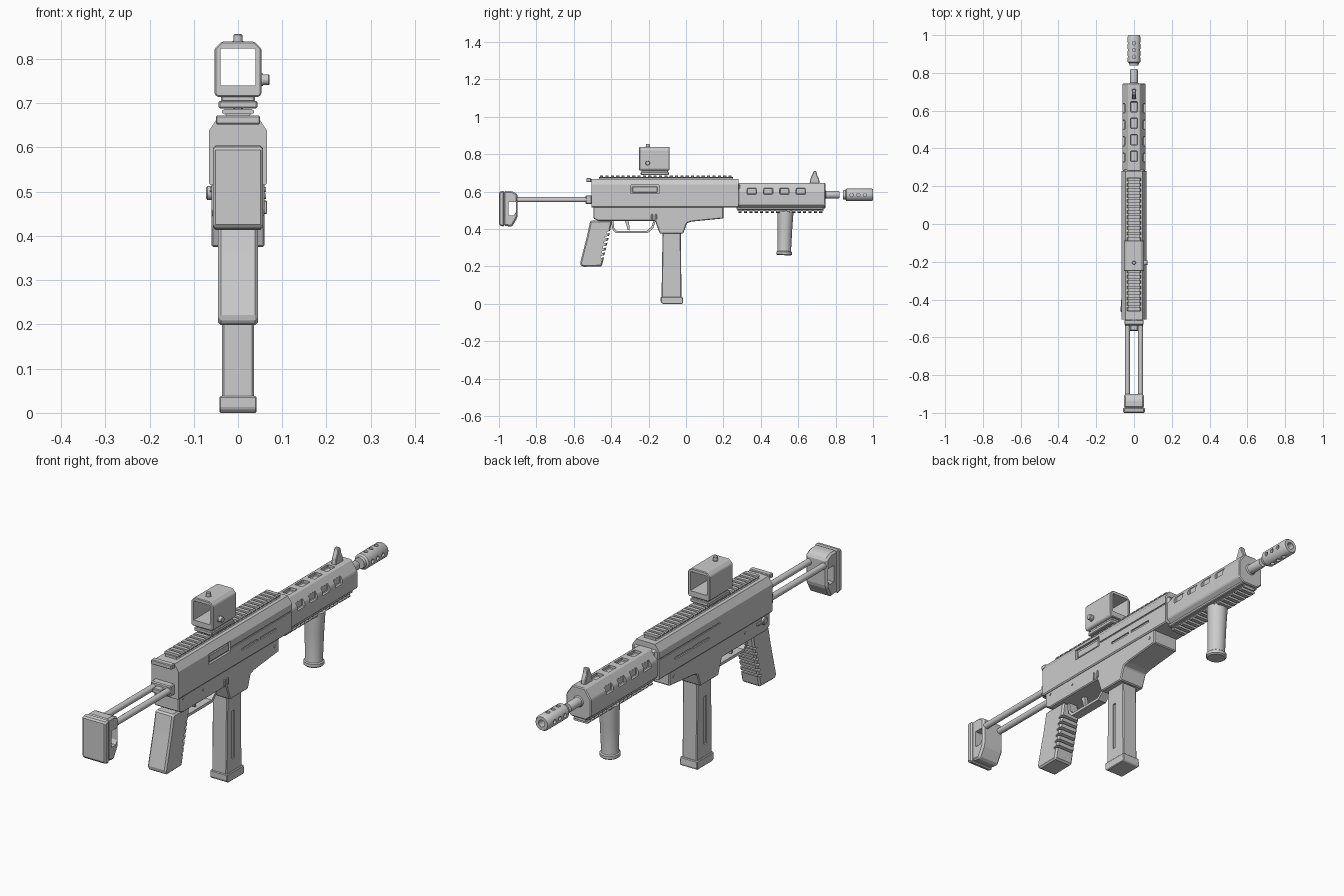
import bpy, bmesh, math
from mathutils import Matrix, Vector

if "Cube" in bpy.data.objects:
    bpy.data.objects.remove(bpy.data.objects["Cube"])


def finish(name, bm, bevel=0, smooth=False):
    bmesh.ops.recalc_face_normals(bm, faces=bm.faces[:])
    if bevel:
        bmesh.ops.bevel(bm, geom=bm.edges[:], offset=bevel, segments=1, affect='EDGES')
    me = bpy.data.meshes.new(name)
    bm.to_mesh(me)
    bm.free()
    ob = bpy.data.objects.new(name, me)
    bpy.context.collection.objects.link(ob)
    if smooth:
        bpy.ops.object.select_all(action='DESELECT')
        ob.select_set(True)
        bpy.context.view_layer.objects.active = ob
        bpy.ops.object.shade_smooth_by_angle(angle=math.radians(35))
    return ob


def add_box(bm, c, s, tilt=0):
    m = Matrix.Translation(c) @ Matrix.Rotation(tilt, 4, 'X') @ Matrix.Diagonal((*s, 1))
    bmesh.ops.create_cube(bm, size=1, matrix=m)


def boxes(name, items, bevel=0):
    bm = bmesh.new()
    for it in items:
        add_box(bm, *it)
    return finish(name, bm, bevel)


def add_prism(bm, pts, a, b, axis='x'):
    at = (lambda t, u, v: (t, u, v)) if axis == 'x' else (lambda t, u, v: (u, t, v))
    f = bm.faces.new([bm.verts.new(at(a, u, v)) for u, v in pts])
    new = bmesh.ops.extrude_face_region(bm, geom=[f])['geom']
    d = Vector(at(b, 0, 0)) - Vector(at(a, 0, 0))
    bmesh.ops.translate(bm, vec=d, verts=[g for g in new if isinstance(g, bmesh.types.BMVert)])


def prism(name, pts, a, b, axis='x', bevel=0):
    bm = bmesh.new()
    add_prism(bm, pts, a, b, axis)
    return finish(name, bm, bevel)


def mirror(pts):
    return pts + [(-x, z) for x, z in reversed(pts)]


def add_lathe(bm, pts, start, direction, n=32):
    rot = Vector(direction).to_track_quat('Z', 'Y').to_matrix().to_4x4()
    m = Matrix.Translation(start) @ rot
    rings = [[bm.verts.new(m @ Vector((r * math.cos(k * math.tau / n), r * math.sin(k * math.tau / n), h)))
              for k in range(n)] for h, r in pts]
    for A, B in zip(rings, rings[1:]):
        for k in range(n):
            bm.faces.new((A[k], A[(k + 1) % n], B[(k + 1) % n], B[k]))
    bm.faces.new(rings[0])
    bm.faces.new(rings[-1])


def lathe(name, pts, start, direction, n=32):
    bm = bmesh.new()
    add_lathe(bm, pts, start, direction, n)
    return finish(name, bm, 0, True)


def cut(target, cutter):
    mod = target.modifiers.new("cut", 'BOOLEAN')
    mod.operation, mod.solver, mod.object = 'DIFFERENCE', 'EXACT', cutter
    bpy.context.view_layer.objects.active = target
    bpy.ops.object.modifier_apply(modifier=mod.name)
    bpy.data.objects.remove(cutter)


# Upper receiver with ejection port and side grooves
upper = prism("upper_receiver", mirror([(.062, .515), (.066, .52), (.066, .637), (.046, .667)]), -.505, .28, 'y')
grooves = [((.066, -.22, .613), (.02, .15, .046))]
for s in (1, -1):
    grooves += [((s * .066, -.01, .568), (.012, .11, .01)), ((s * .066, .115, .568), (.012, .11, .01)),
                ((s * .066, .08, .605), (.008, .44, .006))]
cut(upper, boxes("groove_cutter", grooves))
boxes("bolt_cover", [((.052, -.22, .611), (.02, .135, .032))], .003)

# Lower receiver with magazine well
prism("lower_receiver", [(-.495, .52), (-.495, .457), (-.47, .444), (-.165, .444), (-.14, .375), (-.015, .375),
                         (.005, .432), (.03, .44), (.2, .457), (.2, .52)], -.06, .06, bevel=.004)
boxes("magazine_release", [((.06, y, .465), (.012, .009, .03)) for y in (-.182, -.16)], .002)

# Receiver pins and fire selector
bm = bmesh.new()
for y, z in ((-.465, .505), (-.325, .49), (.17, .49)):
    add_lathe(bm, [(-.063, .006), (.063, .006)], (0, y, z), (1, 0, 0), 16)
finish("receiver_pins", bm, 0, True)
lathe("fire_selector", [(0, .016), (.014, .016), (.017, .012)], (-.055, -.45, .497), (-1, 0, 0), 24)
boxes("selector_lever", [((-.065, -.425, .497), (.01, .05, .01))], .002)

# Top rail
def rail(name, y0, y1, z, sign, pitch):
    w = lambda pts: mirror([(x, z + sign * h) for x, h in pts])
    bm = bmesh.new()
    add_prism(bm, w([(.035, -.004), (.026, .008), (.03, .013)]), y0, y1, 'y')
    n = int((y1 - y0) / pitch)
    for i in range(n):
        y = y0 + (i + .2) * (y1 - y0) / n
        add_prism(bm, w([(.03, .011), (.036, .014), (.036, .019), (.031, .023)]), y, y + pitch * .6, 'y')
    return finish(name, bm)


rail("top_rail", -.465, .25, .664, 1, .028)

# Charging handle at the rear
boxes("charging_handle", [((0, -.52, .662), (.1, .026, .02)), ((0, -.5, .66), (.03, .04, .014))], .003)

# Optic: clamp, hollow hood, knobs
boxes("sight_mount", [((0, -.167, .697), (.088, .15, .017)), ((0, -.167, .71), (.076, .14, .014))], .003)
hood = prism("sight_hood", mirror([(.046, .714), (.053, .72), (.053, .823), (.037, .839)]), -.25, -.087, 'y', .003)
cut(hood, boxes("hood_cutter", [((0, -.167, .782), (.08, .3, .084))]))
lathe("sight_top_knob", [(0, .012), (.005, .012), (.005, .01), (.018, .01), (.02, .008)], (0, -.205, .836), (0, 0, 1), 20)
lathe("sight_side_knob", [(0, .014), (.005, .014), (.005, .012), (.018, .012), (.02, .01)], (.051, -.205, .753), (1, 0, 0), 20)

# Handguard with vent windows on the top and both sides
guard = prism("handguard", mirror([(.036, .51), (.06, .53), (.06, .603), (.03, .646)]), .28, .745, 'y', .004)
vents = []
for i in range(4):
    y = .352 + i * .087
    vents.append(((0, y + .007, .646), (.036, .055, .028)))
    vents += [((s * .06, y, .603), (.026, .05, .034)) for s in (1, -1)]
cut(guard, boxes("vent_cutter", vents, .003))
boxes("handguard_collar", [((0, .278, .585), (.118, .02, .12))], .01)
boxes("lower_rail_base", [((0, .503, .512), (.084, .466, .014))], .003)
rail("lower_rail", .275, .735, .509, -1, .028)

# Front sight post
prism("front_sight", [(.66, .64), (.665, .67), (.677, .695), (.682, .71), (.697, .71), (.7, .69), (.712, .665), (.714, .64)],
      -.011, .011, bevel=.003)

# Barrel and separate muzzle brake with ports
lathe("barrel", [(0, .024), (.03, .024), (.034, .02), (.1, .02), (.105, .018)], (0, .715, .583), (0, 1, 0))
brake = lathe("muzzle_brake", [(0, .024), (.012, .026), (.018, .034), (.152, .034), (.16, .029), (.16, .015), (.09, .015)],
              (0, .84, .583), (0, 1, 0))
bm = bmesh.new()
for i in range(3):
    for k in range(6):
        a = k * math.tau / 6
        d = Vector((math.cos(a), 0, math.sin(a)))
        for o in (0, math.pi / 2):
            if k % 3 == 0:
                e = Vector((math.cos(a + o), 0, math.sin(a + o)))
                add_lathe(bm, [(.024, .009), (.05, .009)], (0, .885 + i * .036, .583), e, 12)
finish_cutter = finish("port_cutter", bm)
cut(brake, finish_cutter)

# Vertical foregrip
lathe("foregrip", [(0, .036), (.005, .042), (.018, .042), (.022, .037), (.03, .036), (.15, .039), (.215, .042), (.235, .042)],
      (0, .525, .26), (0, .03, 1))

# Pistol grip with finger ridges
grip = prism("pistol_grip", [(-.512, .445), (-.395, .445), (-.412, .36), (-.45, .2), (-.555, .198), (-.567, .215),
                             (-.53, .36)], -.045, .045, bevel=.007)
cut(grip, boxes("ridge_cutter", [((0, -.406 - i * .0062, .385 - i * .026), (.2, .04, .01), .25) for i in range(6)]))

# Trigger guard bow and trigger
prism("trigger_guard", [(-.4, .45), (-.395, .4), (-.375, .378), (-.205, .378), (-.175, .405), (-.16, .45), (-.172, .45),
                        (-.185, .412), (-.21, .39), (-.37, .39), (-.384, .405), (-.388, .45)], -.02, .02)
prism("trigger", [(-.33, .45), (-.318, .42), (-.312, .395), (-.302, .393), (-.303, .42), (-.308, .45)], -.008, .008)

# Magazine with side slots and base plate
mag = prism("magazine", [(-.125, .4), (-.028, .4), (-.024, .03), (-.131, .03)], -.036, .036, bevel=.004)
cut(mag, boxes("slot_cutter", [((s * .036, -.083, .195), (.014, .018, .21)) for s in (1, -1)]))
prism("magazine_base", [(-.135, .038), (-.018, .038), (-.015, .008), (-.02, 0), (-.125, 0), (-.135, .01)],
      -.042, .042, bevel=.003)

# Stock: rear bracket, two rods, shoulder pad
boxes("stock_bracket", [((0, -.52, .557), (.096, .034, .046))], .004)
boxes("stock_latch", [((0, -.545, .557), (.04, .04, .02))], .003)
for s in (1, -1):
    lathe("stock_rod_" + ("right" if s > 0 else "left"), [(0, .0135), (.42, .0135)], (s * .035, -.93, .557), (0, 1, 0), 24)
butt = prism("stock_body", [(-.975, .603), (-.93, .603), (-.9, .587), (-.9, .465), (-.93, .412), (-.975, .418)],
             -.052, .052, bevel=.008)
cut(butt, prism("butt_cutter", [(-.95, .545), (-.91, .545), (-.91, .49), (-.92, .473), (-.95, .473)], -.2, .2))
prism("shoulder_pad", [(-1, .6), (-.972, .605), (-.972, .412), (-1, .42)], -.057, .057, bevel=.006)
